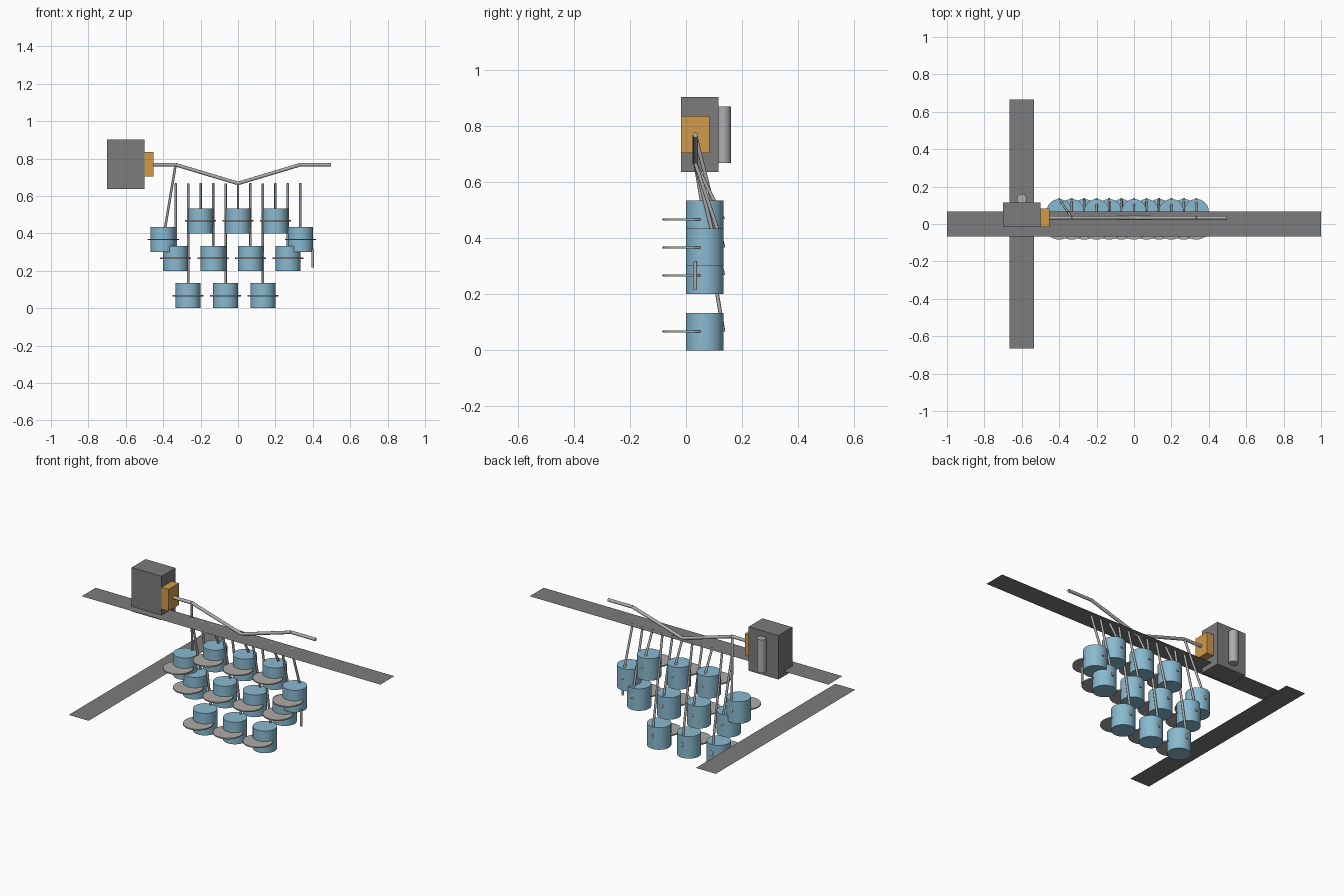
import bpy, math
from mathutils import Vector

if "Cube" in bpy.data.objects:
    bpy.data.objects.remove(bpy.data.objects["Cube"])

U = 1 / 15  # base module of the layout


def material(name, rgb):
    m = bpy.data.materials.new(name)
    m.diffuse_color = (*rgb, 1)
    m.use_nodes = True
    m.node_tree.nodes["Principled BSDF"].inputs["Base Color"].default_value = m.diffuse_color
    return m


BLUE = material("light_blue", (0.25, 0.49, 0.63))
DARK = material("dark_grey", (0.2, 0.2, 0.2))
STEEL = material("light_grey", (0.42, 0.42, 0.42))
DISC = material("warm_grey", (0.42, 0.40, 0.38))
ORANGE = material("orange", (0.63, 0.33, 0.07))


def finish(name, mat, smooth=False):
    o = bpy.context.object
    o.name = name
    o.data.materials.append(mat)
    if smooth:
        bpy.ops.object.shade_smooth_by_angle(angle=math.radians(35))
    return o


def box(name, lo, hi, mat):
    lo, hi = Vector(lo), Vector(hi)
    bpy.ops.mesh.primitive_cube_add(size=1, location=(lo + hi) / 2)
    bpy.context.object.scale = hi - lo
    bpy.ops.object.transform_apply(location=False, rotation=False, scale=True)
    finish(name, mat)


def rod(name, a, b, r, mat, sides=16):
    a, b = Vector(a), Vector(b)
    bpy.ops.mesh.primitive_cylinder_add(vertices=sides, radius=r, depth=(b - a).length,
                                        location=(a + b) / 2)
    bpy.context.object.rotation_euler = (b - a).to_track_quat('Z', 'Y').to_euler()
    finish(name, mat, True)


def sheet(name, sx, sy, loc, mat):
    bpy.ops.mesh.primitive_plane_add(size=1, location=loc)
    bpy.context.object.scale = (sx, sy, 1)
    bpy.ops.object.transform_apply(location=False, rotation=False, scale=True)
    finish(name, mat)


# Flat strips: long one under the crank, cross one lower down
sheet("long_strip", 2, 2 * U, (0, 0, 10 * U), DARK)
sheet("cross_strip", 2 * U, 20 * U, (-9 * U, 0, 4 * U), DARK)

# Drums with tilted pull rods and front discs: mid height -> x positions in modules
rows = {7: (-3, 0, 3), 5.5: (-6, 5), 4: (-5, -2, 1, 4), 1: (-4, -1, 2)}
for zm, xs in rows.items():
    for xm in xs:
        x, z = xm * U, zm * U
        rod("drum", (x, U, z - U), (x, U, z + U), U, BLUE, 32)
        rod("disc", (x, 0, z - 0.0035), (x, 0, z + 0.0035), 1.25 * U, DISC, 32)
        # the leftmost rod hangs directly from the crank
        top = (-5 * U, U / 2, 11.5 * U) if xm == -6 else (x, U / 2, 10 * U)
        rod("pull_rod", top, (x, 2 * U, z), 0.1 * U, STEEL)
rod("side_pin", (6 * U, U / 2, 0.217), (6 * U, U / 2, 0.317), 0.1 * U, STEEL)

# Bent crankshaft
path = [(-0.46, 0.767), (-5 * U, 0.767), (0, 0.667), (5 * U, 0.767), (0.497, 0.767)]
for (xa, za), (xb, zb) in zip(path, path[1:]):
    rod("crank_segment", (xa, U / 2, za), (xb, U / 2, zb), 0.0095, STEEL)

# Drive housing, coupling and rear cylinder
box("housing", (-0.7, -0.017, 0.636), (-0.5, 0.116, 0.902), DARK)
box("coupling", (-0.5, -0.017, 0.703), (-0.453, 0.083, 0.835), ORANGE)
rod("rear_cylinder", (-0.6, 2 * U, 0.668), (-0.6, 2 * U, 0.868), 0.0267, STEEL, 32)
